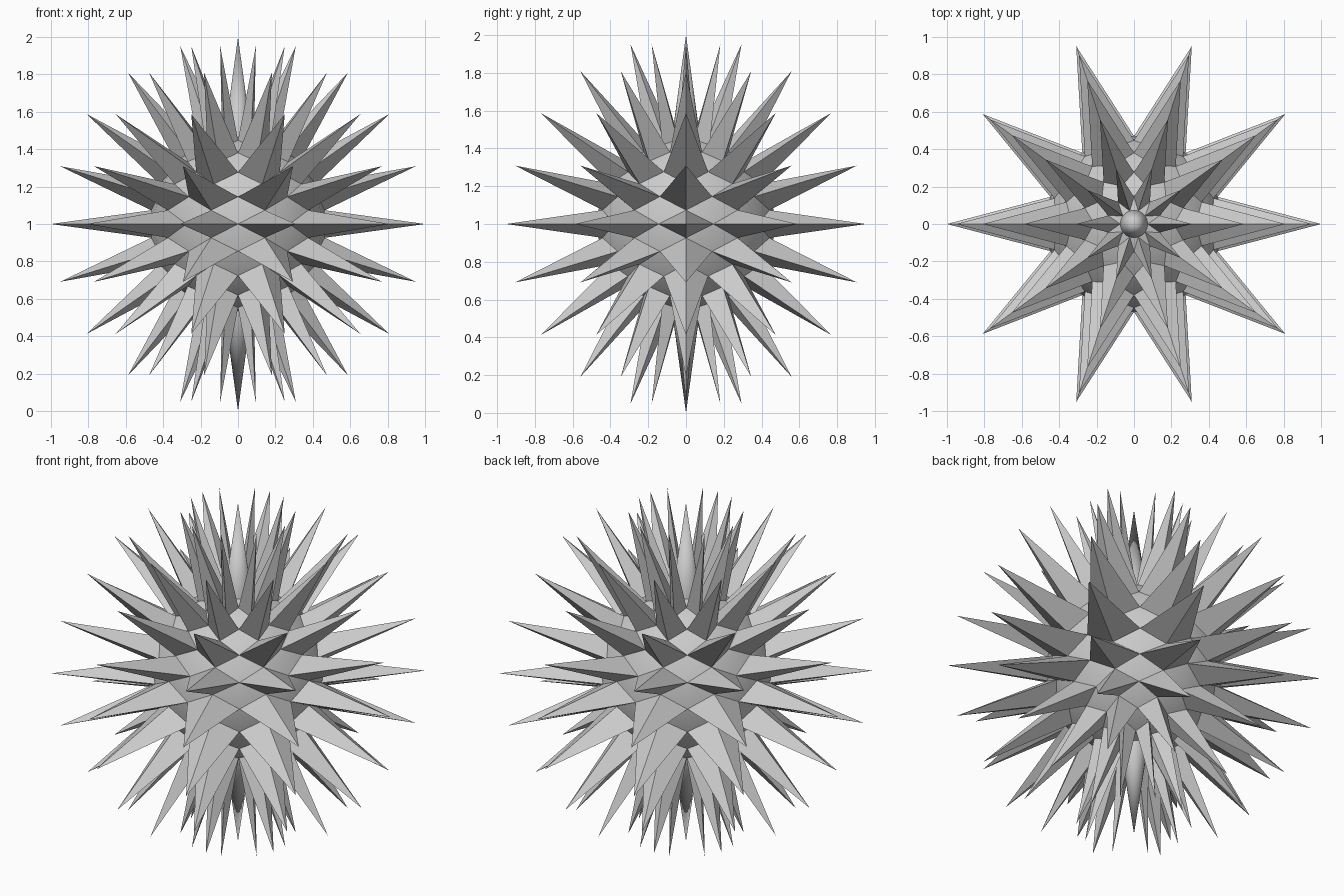
import bpy, bmesh, math

if "Cube" in bpy.data.objects:
    bpy.data.objects.remove(bpy.data.objects["Cube"])

CORE_R, TIP_R = 0.47, 1.0
SEGS = RINGS = 20

# core ball
bm = bmesh.new()
bmesh.ops.create_uvsphere(bm, u_segments=SEGS, v_segments=RINGS, radius=CORE_R)

# spike tips: every second vertex of every second ring, plus both poles
tips = set()
for v in bm.verts:
    n = v.co.normalized()
    lat = round(math.degrees(math.asin(max(-1, min(1, n.z)))) / 9)
    lon = round(math.degrees(math.atan2(n.y, n.x)) / 18)
    if abs(lat) == 10 or (lat % 2 == 0 and lon % 2 == 0):
        tips.add(v)
for v in tips:
    v.co = v.co.normalized() * TIP_R

# crease each quad across the spike foot so every spike is a four-sided pyramid
for f in list(bm.faces):
    vs = list(f.verts)
    if len(vs) != 4:
        continue
    for i in range(4):
        if vs[i] in tips:
            bmesh.utils.face_split(f, vs[(i + 1) % 4], vs[(i + 3) % 4])
            break

# stand on the ground
bmesh.ops.translate(bm, verts=bm.verts, vec=(0, 0, TIP_R))
bmesh.ops.recalc_face_normals(bm, faces=bm.faces)

mesh = bpy.data.meshes.new("spiky_ball")
bm.to_mesh(mesh)
bm.free()
ball = bpy.data.objects.new("spiky_ball", mesh)
bpy.context.collection.objects.link(ball)

# sharp ridges, soft valleys
bpy.context.view_layer.objects.active = ball
ball.select_set(True)
bpy.ops.object.shade_smooth_by_angle(angle=math.radians(30))
